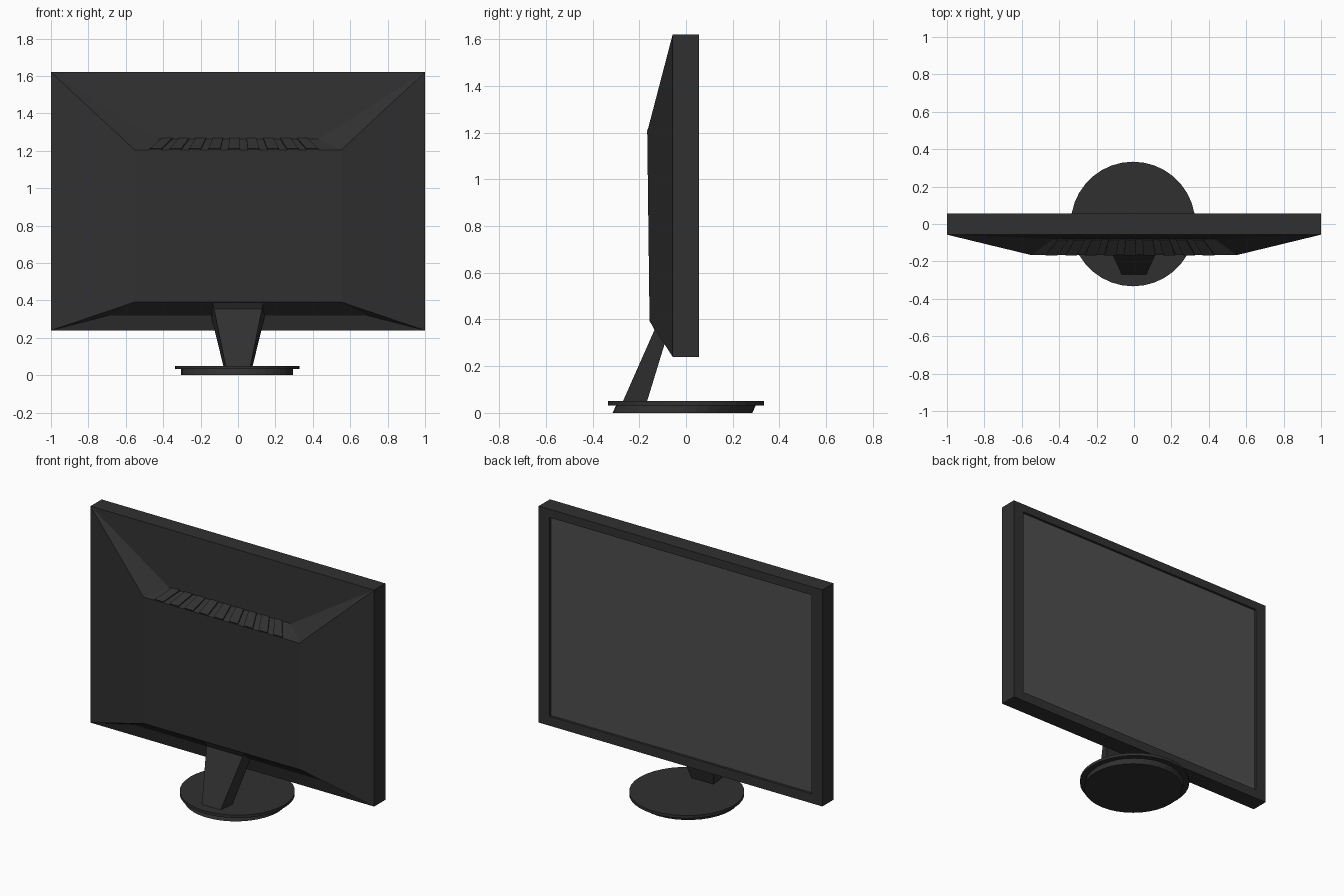
import bpy, bmesh, math
from mathutils import Vector

old = bpy.data.objects.get("Cube")
if old:
    bpy.data.objects.remove(old, do_unlink=True)


def material(name, value):
    m = bpy.data.materials.new(name)
    m.use_nodes = True
    col = (value, value, value, 1)
    m.diffuse_color = col
    bsdf = m.node_tree.nodes["Principled BSDF"]
    bsdf.inputs["Base Color"].default_value = col
    bsdf.inputs["Roughness"].default_value = 0.6
    return m


BODY = material("charcoal plastic", 0.03)
GLASS = material("grey screen", 0.075)


def finish(name, bm, mats):
    bmesh.ops.recalc_face_normals(bm, faces=bm.faces)
    me = bpy.data.meshes.new(name)
    bm.to_mesh(me)
    bm.free()
    for m in mats:
        me.materials.append(m)
    ob = bpy.data.objects.new(name, me)
    bpy.context.collection.objects.link(ob)
    return ob


def loft(name, rings, mats=(BODY,), end_material=0):
    """Bridge matching closed rings of points and cap both ends."""
    bm = bmesh.new()
    loops = [[bm.verts.new(p) for p in ring] for ring in rings]
    n = len(loops[0])
    for a, b in zip(loops, loops[1:]):
        for i in range(n):
            j = (i + 1) % n
            bm.faces.new((a[i], a[j], b[j], b[i]))
    bm.faces.new(loops[0])
    bm.faces.new(loops[-1]).material_index = end_material
    return finish(name, bm, mats)


def upright(half, low, high, y):
    return [(-half, y, low), (half, y, low), (half, y, high), (-half, y, high)]


def circle(radius, z, y=0.0, n=36):
    return [(radius * math.cos(math.tau * i / n) - 0.005,
             radius * math.sin(math.tau * i / n) + y, z) for i in range(n)]


# Display casing: box with a bezel and a recessed screen
loft("display_casing", [
    upright(1, 0.24, 1.62, -0.057),
    upright(1, 0.24, 1.62, 0.055),
    upright(0.925, 0.3, 1.567, 0.055),
    upright(0.925, 0.3, 1.567, 0.04),
], (BODY, GLASS), 1)

# Rear shell: raised plate, sloping sides, stepped in at top and bottom
bm = bmesh.new()


def pair(x, y, z):
    return [bm.verts.new((s * x, y, z)) for s in (-1, 1)]


top, bottom = pair(1, -0.057, 1.62), pair(1, -0.057, 0.24)
ridge, sill = pair(0.55, -0.166, 1.203), pair(0.55, -0.156, 0.392)
shelf, recess = pair(0.43, -0.08, 1.262), pair(0.69, -0.078, 0.32)
for a, b in ((top, shelf), (shelf, ridge), (ridge, sill),
             (sill, recess), (recess, bottom), (bottom, top)):
    bm.faces.new((a[0], a[1], b[1], b[0]))
for i in (0, 1):
    bm.faces.new((top[i], ridge[i], sill[i], bottom[i]))
    bm.faces.new((top[i], shelf[i], ridge[i]))
    bm.faces.new((bottom[i], sill[i], recess[i]))
finish("rear_shell", bm, (BODY,))

# Vent slats along the upper shelf, fanning outwards
lift = Vector((0, -0.005, 0.007))
for k in range(9):
    x0 = -0.45 + 0.1 * k
    x1 = x0 + 0.06
    quad = [Vector((x0 * 0.9, -0.08, 1.262)), Vector((x1 * 0.9, -0.08, 1.262)),
            Vector((x1 * 1.05, -0.163, 1.204)), Vector((x0 * 1.05, -0.163, 1.204))]
    loft(f"vent_slat_{k + 1}", [quad, [p + lift for p in quad]])


# Leaning neck, tapering towards the base
def neck_ring(front, back, front_y, back_y, front_z, back_z):
    return [(-front, front_y, front_z), (front, front_y, front_z),
            (back, back_y, back_z), (-back, back_y, back_z)]


loft("stand_neck", [
    neck_ring(0.065, 0.077, -0.272, -0.168, 0.045, 0.045),
    neck_ring(0.128, 0.14, -0.135, -0.09, 0.355, 0.3),
    neck_ring(0.135, 0.145, -0.15, -0.06, 0.387, 0.37),
])

# Round base: wide plate over a narrower foot
loft("base_plate", [circle(0.333, 0.032), circle(0.333, 0.05)])
loft("base_foot", [circle(0.299, 0.0, -0.015), circle(0.299, 0.033)])
